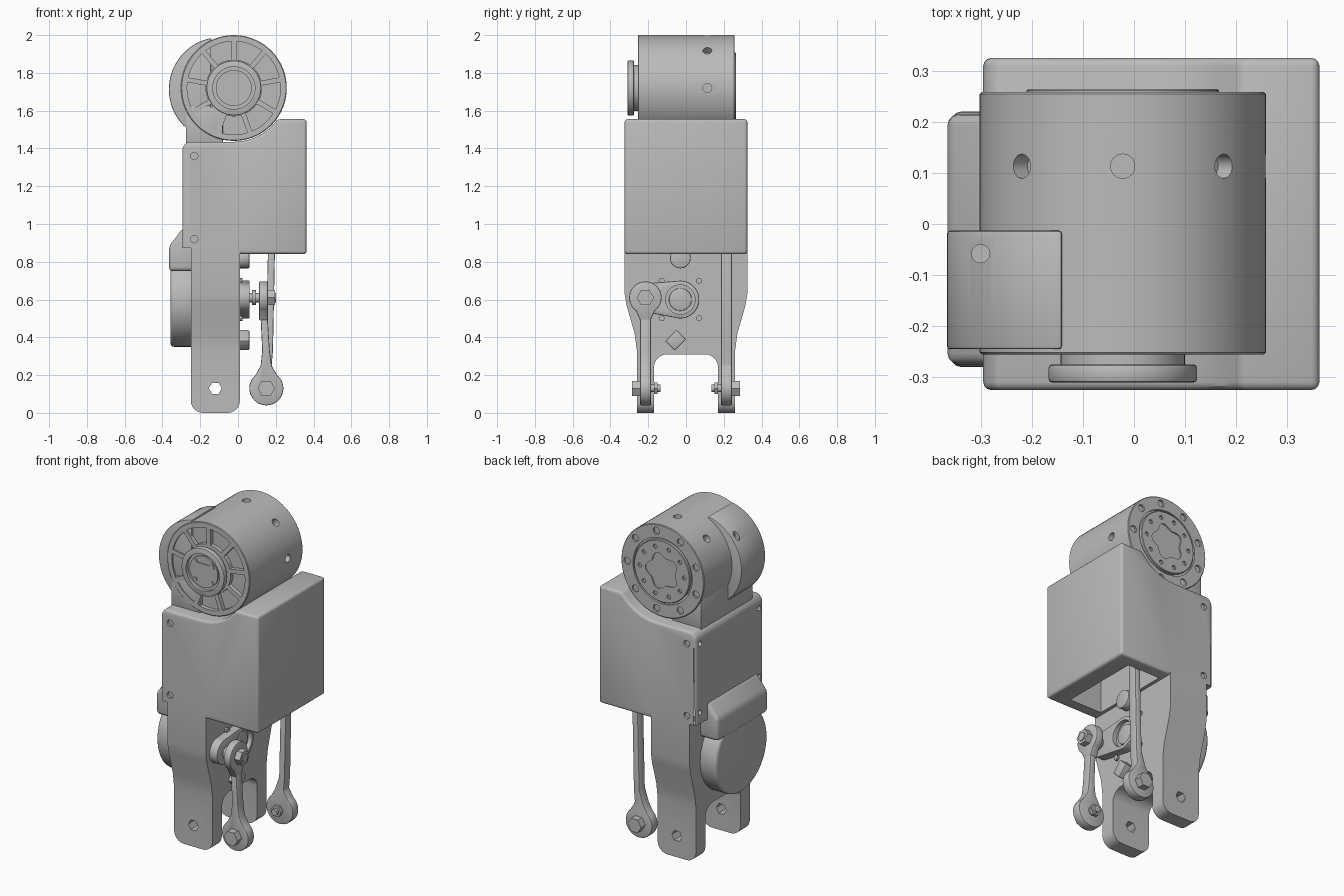
import bpy, bmesh
from math import sin, cos, pi, radians, atan2

if "Cube" in bpy.data.objects:
    bpy.data.objects.remove(bpy.data.objects["Cube"], do_unlink=True)

grey = bpy.data.materials.new("machined grey")
grey.use_nodes = True
grey.diffuse_color = (0.5, 0.5, 0.5, 1)
grey.node_tree.nodes["Principled BSDF"].inputs["Base Color"].default_value = (0.5, 0.5, 0.5, 1)


def arc(cu, cv, r, start=0, end=360, n=48):
    """Points on an arc; a full circle omits its repeated end point."""
    count = n if abs(end - start) >= 360 else n + 1
    angles = [radians(start + (end - start) * i / n) for i in range(count)]
    return [(cu + r * cos(a), cv + r * sin(a)) for a in angles]


def rect(u0, u1, v0, v1):
    return [(u0, v0), (u1, v0), (u1, v1), (u0, v1)]


def activate(ob):
    bpy.ops.object.select_all(action='DESELECT')
    ob.select_set(True)
    bpy.context.view_layer.objects.active = ob


def apply(ob, mod):
    activate(ob)
    bpy.ops.object.modifier_apply(modifier=mod.name)


def solid(name, prisms, bevel=0, segments=3):
    """Join prisms, each (points, axis, from, to), into one object."""
    bm = bmesh.new()
    for pts, axis, a, b in prisms:
        place = {'x': lambda u, v, t: (t, u, v),
                 'y': lambda u, v, t: (u, t, v),
                 'z': lambda u, v, t: (u, v, t)}[axis]
        low = [bm.verts.new(place(u, v, a)) for u, v in pts]
        high = [bm.verts.new(place(u, v, b)) for u, v in pts]
        bm.faces.new(low)
        bm.faces.new(high[::-1])
        for i in range(len(pts)):
            j = (i + 1) % len(pts)
            bm.faces.new((low[j], low[i], high[i], high[j]))
    bmesh.ops.recalc_face_normals(bm, faces=bm.faces[:])
    mesh = bpy.data.meshes.new(name)
    bm.to_mesh(mesh)
    bm.free()
    mesh.materials.append(grey)
    ob = bpy.data.objects.new(name, mesh)
    bpy.context.collection.objects.link(ob)
    if bevel:
        mod = ob.modifiers.new("round", 'BEVEL')
        mod.width, mod.segments, mod.limit_method = bevel, segments, 'ANGLE'
        apply(ob, mod)
    return ob


def cut(ob, prisms):
    cutter = solid("cutter", prisms)
    mod = ob.modifiers.new("cut", 'BOOLEAN')
    mod.operation, mod.object, mod.solver = 'DIFFERENCE', cutter, 'EXACT'
    apply(ob, mod)
    bpy.data.objects.remove(cutter, do_unlink=True)


# Main motor: drum lying along y
CX, CZ, R = -0.022, 1.72, 0.28
drum = solid("motor_drum", [(arc(CX, CZ, R, n=72), 'y', -0.255, 0.258)], 0.004, 1)
pockets = []
for i in range(9):
    mid = 110 + 40 * i
    pockets.append((arc(CX, CZ, 0.247, mid - 17, mid + 17, 8)
                    + arc(CX, CZ, 0.15, mid + 15, mid - 15, 6), 'y', -0.3, -0.23))
cut(drum, pockets)
cut(drum, [(arc(CX, CZ, 0.2), 'y', 0.246, 0.3)])
notches = [(p[0], p[1]) for p in arc(CX, CZ, 0.24, n=9)]
cut(drum, [(arc(u, v, 0.022, n=10), 'y', 0.245, 0.3) for u, v in notches])

# Radial screw holes in the drum
for i in range(4):
    a = radians(45 * i)
    bm = bmesh.new()
    bmesh.ops.create_cone(bm, cap_ends=True, segments=14, radius1=0.024, radius2=0.024, depth=0.08)
    mesh = bpy.data.meshes.new("drill")
    bm.to_mesh(mesh)
    bm.free()
    drill = bpy.data.objects.new("drill", mesh)
    bpy.context.collection.objects.link(drill)
    drill.location = (CX + R * cos(a), 0.113, CZ + R * sin(a))
    drill.rotation_euler = (0, pi / 2 - a, 0)
    mod = drum.modifiers.new("cut", 'BOOLEAN')
    mod.operation, mod.object, mod.solver = 'DIFFERENCE', drill, 'EXACT'
    apply(drum, mod)
    bpy.data.objects.remove(drill, do_unlink=True)

# Rear output plate with bolt circle and lobed recess
plate = solid("rear_plate", [(arc(CX, CZ, 0.188), 'y', 0.24, 0.264)], 0.003, 1)
lobes = [(CX + (0.1 + 0.013 * cos(5 * t)) * cos(t), CZ + (0.1 + 0.013 * cos(5 * t)) * sin(t))
         for t in [2 * pi * i / 60 for i in range(60)]]
cut(plate, [(lobes, 'y', 0.257, 0.3)]
    + [(arc(u, v, 0.013, n=10), 'y', 0.252, 0.3) for u, v in arc(CX, CZ, 0.15, n=10)])

# Front hub: neck, flange and recessed centre
solid("hub_neck", [(arc(CX, CZ, 0.122), 'y', -0.28, -0.22)])
flange = solid("hub_flange", [(arc(CX, CZ, 0.145), 'y', -0.31, -0.275)], 0.006, 2)
cut(flange, [(arc(CX, CZ, 0.112), 'y', -0.33, -0.29)])
solid("hub_centre", [(arc(CX, CZ, 0.095), 'y', -0.3, -0.28),
                     (rect(CX - 0.07, CX + 0.07, CZ + 0.035, CZ + 0.05), 'y', -0.305, -0.28)]
      + [(arc(u, v, 0.012, n=10), 'y', -0.306, -0.28) for u, v in arc(CX, CZ, 0.08, 45, 405, 4)])

# Wiring cover wrapped around the drum
edge = 57 / 60 * 106
cover = solid("drum_cover", [(arc(-0.09, 1.713, 0.276, edge, 258, 36), 'y', -0.245, -0.013)], 0.006, 2)
cut(cover, [(arc(-0.3, -0.058, 0.018, n=12), 'z', 1.85, 2.1)])

# Housing with a saddle under the drum
saddle = arc(CX, CZ, 0.285, -90, -35.4, 8)
outline = ([(-0.295, 0.84), (-0.295, 1.405), (-0.27, 1.435)] + saddle
           + [(0.363, 1.555), (0.363, 0.84)])
housing = solid("housing", [(outline, 'y', -0.325, 0.325)], 0.016)
side_holes = [(-0.232, z) for z in (0.92, 1.36)]
cut(housing, [(rect(0.03, 0.25, -0.25, 0.25), 'z', 0.7, 1.1)]
    + [(rect(-0.4, 0.01, -0.4, 0.4), 'z', 0.7, 0.872)])
cut(housing, [(arc(u, v, 0.02, n=12), 'y', s * 0.31, s * 0.4) for u, v in side_holes for s in (-1, 1)]
    + [(arc(s * 0.285, z, 0.016, n=12), 'x', -0.4, -0.27) for z in (0.94, 1.36) for s in (-1, 1)])
solid("drum_neck", [(rect(-0.276, -0.08, 1.42, 1.62), 'y', -0.25, 0.25)], 0.006, 2)

# Forked leg below the housing
half = ([(0.325, 0.9), (0.325, 0.63), (0.315, 0.57), (0.272, 0.42), (0.26, 0.33), (0.26, 0),
         (0.17, 0), (0.17, 0.24)] + arc(0.1, 0.24, 0.07, 15, 90, 5))
fork = solid("forked_leg", [(half + [(-y, z) for y, z in reversed(half)], 'x', -0.25, 0.01)])
bm = bmesh.new()
bm.from_mesh(fork.data)
toes = [e for e in bm.edges if all(v.co.z < 0.001 for v in e.verts)
        and abs(e.verts[0].co.x - e.verts[1].co.x) < 0.001]
bmesh.ops.bevel(bm, geom=toes, offset=0.065, segments=6, profile=0.5, affect='EDGES')
bm.to_mesh(fork.data)
bm.free()
cut(fork, [(arc(-0.12, 0.13, 0.034, n=6), 'y', -0.4, 0.4)]
    + [(arc(-0.12, 0.13, 0.072, n=32), 'y', s * 0.24, s * 0.4) for s in (-1, 1)])
for side, s in (("front", -1), ("rear", 1)):
    washer = solid(side + "_foot_bushing", [(arc(-0.12, 0.13, 0.058, n=24), 'y', s * 0.2, s * 0.252)])
    cut(washer, [(arc(-0.12, 0.13, 0.034, n=6), 'y', -0.4, 0.4)])

# Knee motor on the side of the leg
MY, MZ = -0.03, 0.6
solid("knee_motor_cover", [(arc(MY, MZ, 0.25, n=64), 'x', -0.358, -0.22)], 0.02)
cap = [(-0.365, 0.75), (-0.365, 0.885), (-0.335, 0.92), (-0.295, 0.975), (-0.22, 0.975), (-0.22, 0.75)]
solid("knee_motor_cap", [(cap, 'y', -0.275, 0.215)], 0.022)

# Crank on the knee motor: outline hugging hub and pin circles
PY, PZ = -0.215, 0.61
crank = solid("crank_arm", [(arc(MY, MZ, 0.1, -95, 92, 24) + arc(PY, PZ, 0.075, 92, 265, 18),
                             'x', 0.0, 0.062)], 0.006, 2)
cut(crank, [(arc(MY, MZ, 0.078, n=32), 'x', 0.035, 0.1)])
solid("crank_hub", [(arc(MY, MZ, 0.06, n=32), 'x', 0.0, 0.045)], 0.005, 2)
solid("motor_screws", [(arc(u, v, 0.016, n=10), 'x', 0.0, 0.025)
                       for u, v in arc(MY, MZ, 0.14, -45, 315, 4)])
solid("stop_blocks", [(arc(MY, 0.82, 0.055, n=20), 'x', 0.0, 0.06),
                      ([(-0.11, 0.38), (-0.06, 0.33), (0, 0.39), (-0.05, 0.44)], 'x', 0.0, 0.06)],
      0.006, 2)
solid("crank_pin", [(arc(PY, PZ, 0.026, n=16), 'x', 0.05, 0.2),
                    (arc(PY, PZ, 0.04, n=20), 'x', 0.075, 0.095),
                    (arc(PY, PZ, 0.046, n=6), 'x', 0.15, 0.195)])

# Pull rods: eye at the foot, slim shank, bolt through the eye
for side, s, top, height in (("front", -1, 0.135, 0.57), ("rear", 1, 0.182, 1.08)):
    w = 0.018
    shank = arc(0.15, 0.13, 0.09, 130, 410, 40) + [
        (0.178, 0.25), (0.168 if s < 0 else 0.185, 0.33), (top + w, height),
        (top - w, height), (0.128 if s < 0 else 0.146, 0.33), (0.12, 0.25)]
    rod = solid(side + "_pull_rod", [(shank, 'y', s * 0.185, s * 0.243)], 0.006, 2)
    solid(side + "_rod_bolt", [(arc(0.15, 0.13, 0.02, n=16), 'y', s * 0.135, s * 0.26),
                               (arc(0.15, 0.13, 0.035, n=6), 'y', s * 0.15, s * 0.17),
                               (arc(0.15, 0.13, 0.046, n=6), 'y', s * 0.24, s * 0.285)])
solid("front_rod_upper_eye", [(arc(PY, PZ, 0.086, -55, 235, 36) + [(PY - 0.028, 0.49), (PY + 0.028, 0.49)],
                               'x', 0.112, 0.158)], 0.006, 2)

# Smooth round surfaces, keep edges crisp
for ob in list(bpy.context.scene.objects):
    if ob.type == 'MESH' and grey.name in ob.data.materials:
        activate(ob)
        bpy.ops.object.shade_smooth_by_angle(angle=radians(30))
